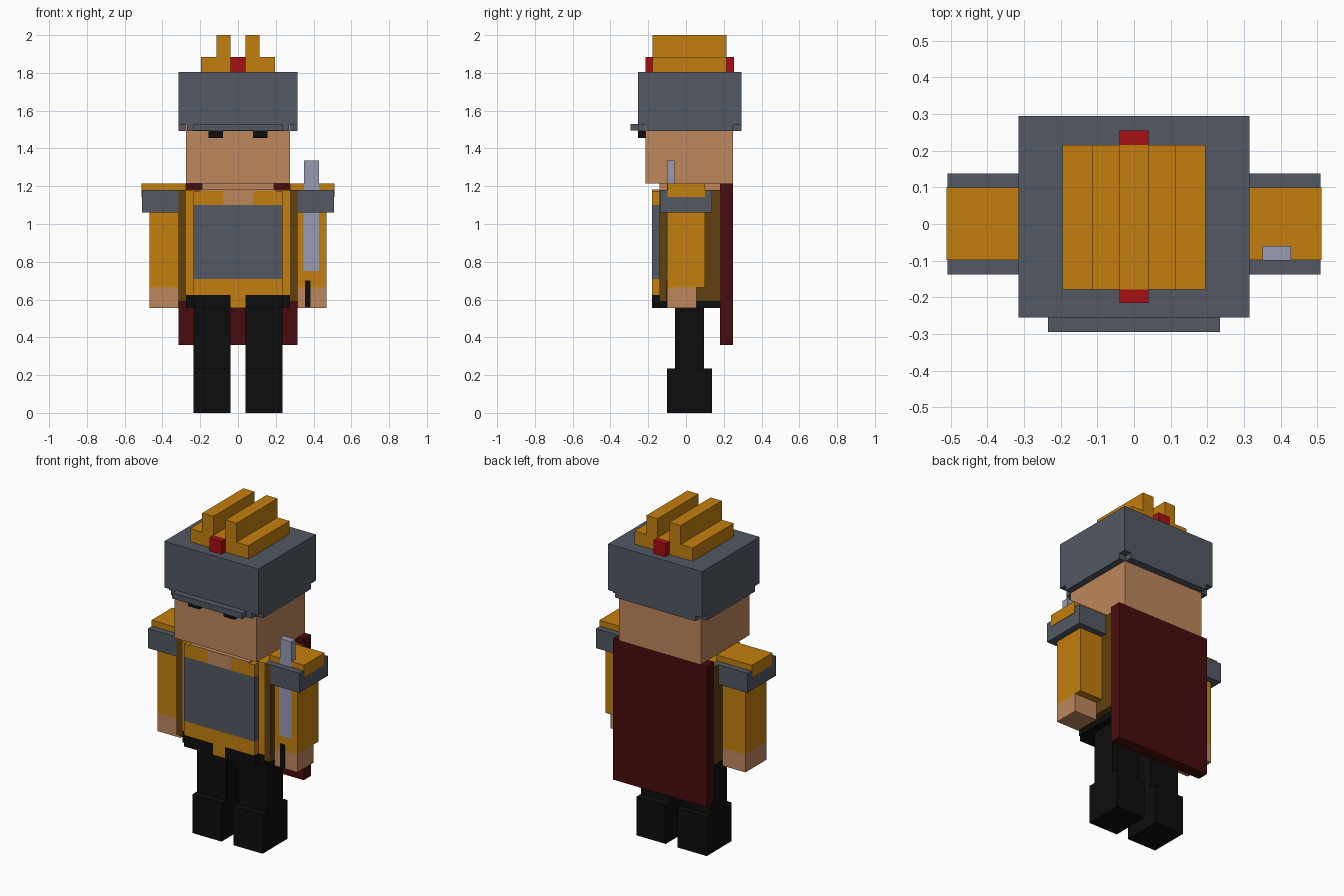
import bpy
import bmesh

cube = bpy.data.objects.get("Cube")
if cube:
    bpy.data.objects.remove(cube, do_unlink=True)


def linear(c):
    return c / 12.92 if c <= 0.04045 else ((c + 0.055) / 1.055) ** 2.4


def material(name, hexcode):
    rgb = [linear(int(hexcode[i:i + 2], 16) / 255) for i in (0, 2, 4)]
    mat = bpy.data.materials.new(name)
    mat.use_nodes = True
    mat.diffuse_color = (*rgb, 1)
    mat.node_tree.nodes["Principled BSDF"].inputs["Base Color"].default_value = (*rgb, 1)
    return mat


steel = material("steel grey", "525863")
gold = material("golden orange", "C47F0E")
brown = material("dark brown", "61410F")
skin = material("skin", "BF875C")
black = material("black", "0D0D0D")
red = material("bright red", "A80F12")
maroon = material("dark red", "480C0E")
silver = material("blade silver", "999BB2")


def box(name, mat, x, y, z):
    """Axis-aligned block from (min, max) pairs."""
    bm = bmesh.new()
    bmesh.ops.create_cube(bm, size=1)
    for v in bm.verts:
        v.co = [r[0] if c < 0 else r[1] for c, r in zip(v.co, (x, y, z))]
    mesh = bpy.data.meshes.new(name)
    bm.to_mesh(mesh)
    bm.free()
    mesh.materials.append(mat)
    obj = bpy.data.objects.new(name, mesh)
    bpy.context.collection.objects.link(obj)
    return obj


def pair(name, mat, x, y, z):
    """The same block on the left (+x) and the right (-x)."""
    box("left_" + name, mat, x, y, z)
    box("right_" + name, mat, (-x[1], -x[0]), y, z)


def mid(name, mat, half, y, z):
    """Block centred on x = 0."""
    return box(name, mat, (-half, half), y, z)


# Head, eyes and neck
mid("head", skin, 0.275, (-0.215, 0.25), (1.215, 1.6))
pair("eye", black, (0.08, 0.155), (-0.255, -0.2), (1.455, 1.493))
mid("neck", skin, 0.19, (-0.14, 0.18), (1.18, 1.215))

# Helmet with notched lower corners and a front brim
mid("helmet", steel, 0.315, (-0.255, 0.295), (1.525, 1.805))
mid("helmet_rim_long", steel, 0.27, (-0.255, 0.295), (1.492, 1.525))
mid("helmet_rim_wide", steel, 0.315, (-0.21, 0.25), (1.492, 1.525))
mid("helmet_brim", steel, 0.235, (-0.295, -0.25), (1.495, 1.53))

# Crest
mid("crest_base", gold, 0.195, (-0.178, 0.215), (1.805, 1.885))
pair("crest_ridge", gold, (0.04, 0.115), (-0.178, 0.215), (1.885, 2.0))
box("crest_front_gem", red, (-0.04, 0.04), (-0.215, -0.178), (1.805, 1.885))
box("crest_back_gem", red, (-0.04, 0.04), (0.215, 0.255), (1.805, 1.885))

# Torso core, hips and side panels
mid("torso", gold, 0.275, (-0.14, 0.18), (0.625, 1.18))
mid("hips", black, 0.275, (-0.14, 0.18), (0.555, 0.625))
pair("side_panel", brown, (0.275, 0.315), (-0.14, 0.18), (0.59, 1.18))

# Raised front layer: belt, breastplate and open collar
front = (-0.18, -0.14)
pair("belt", black, (0.04, 0.235), front, (0.555, 0.625))
mid("belt_centre", gold, 0.04, front, (0.555, 0.625))
mid("waist", gold, 0.235, front, (0.625, 0.71))
mid("breastplate", steel, 0.235, front, (0.71, 1.1))
pair("collar", gold, (0.08, 0.235), front, (1.1, 1.175))
mid("collar_opening", skin, 0.08, front, (1.1, 1.175))
mid("collar_top", skin, 0.2, front, (1.175, 1.182))

# Cape
mid("cape", maroon, 0.315, (0.18, 0.25), (0.36, 1.215))

# Arms, hands and shoulder armour
pair("sleeve", gold, (0.315, 0.468), (-0.1, 0.1), (0.665, 1.07))
box("left_hand", skin, (0.315, 0.468), (-0.1, 0.055), (0.555, 0.665))
box("right_hand", skin, (-0.468, -0.315), (-0.1, 0.1), (0.555, 0.665))
pair("shoulder_guard", steel, (0.275, 0.508), (-0.138, 0.138), (1.062, 1.18))
pair("shoulder_cap", gold, (0.275, 0.508), (-0.098, 0.1), (1.18, 1.215))
pair("shoulder_cap_edge", gold, (0.5, 0.511), (-0.098, 0.1), (1.143, 1.215))

# Sword carried along the left arm
box("blade_tip", silver, (0.35, 0.428), (-0.1, -0.06), (1.18, 1.335))
box("blade", silver, (0.347, 0.43), (-0.104, -0.098), (0.75, 1.062))
box("sword_grip", black, (0.355, 0.385), (-0.104, -0.098), (0.56, 0.7))

# Legs and boots
pair("leg", black, (0.04, 0.235), (-0.058, 0.095), (0.235, 0.56))
pair("boot", black, (0.04, 0.235), (-0.1, 0.137), (0, 0.235))
